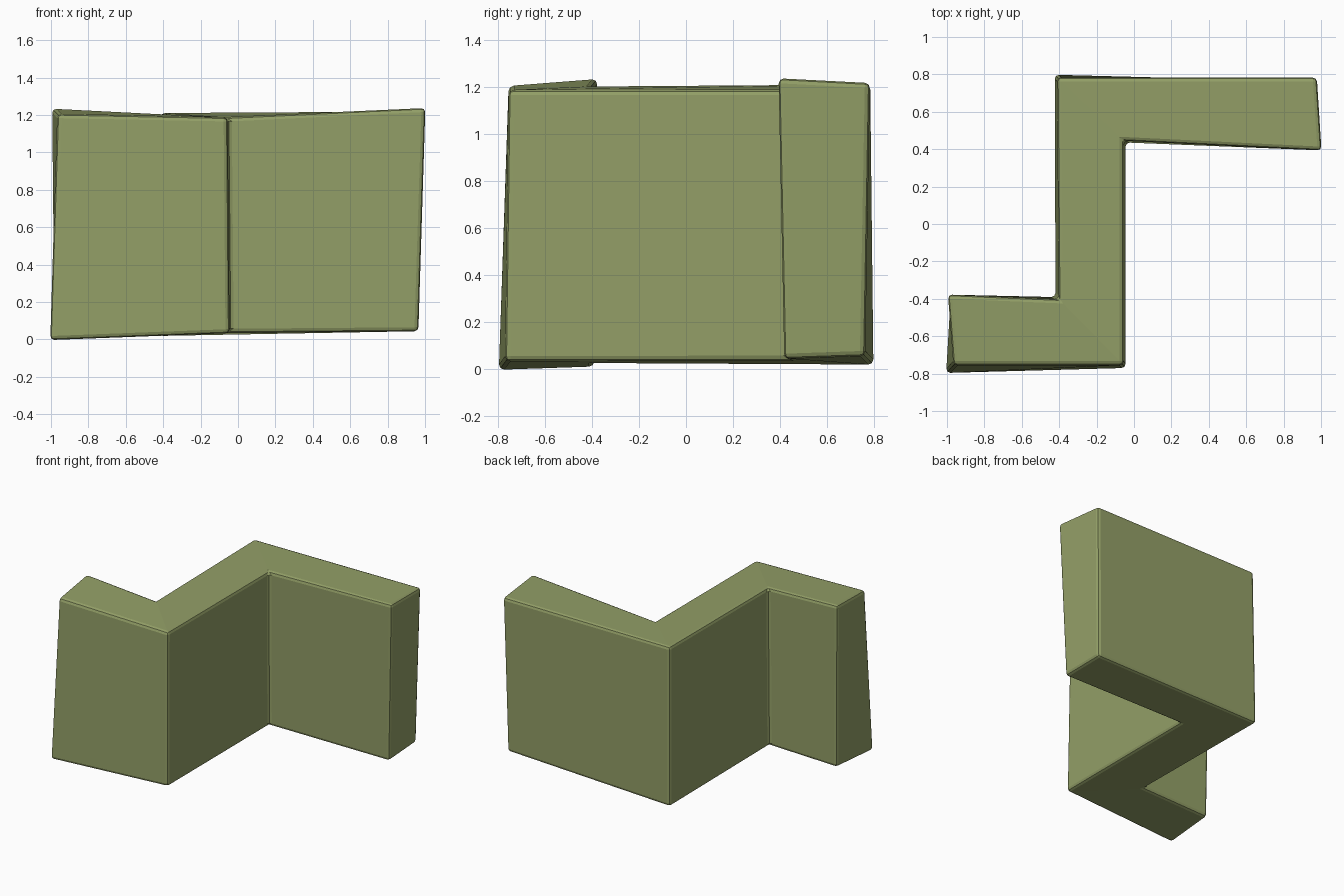
import bpy, bmesh

if "Cube" in bpy.data.objects:
    bpy.data.objects.remove(bpy.data.objects["Cube"])

# Z-shaped plan: each corner as (bottom point, top point), slightly hand-skewed
corners = [
    ((-1.005, -0.797, -0.004), (-0.965, -0.755, 1.205)),  # front left
    ((-0.045, -0.77, 0.033), (-0.055, -0.755, 1.187)),    # front right
    ((-0.045, 0.435, 0.035), (-0.055, 0.445, 1.187)),     # inner right
    ((0.965, 0.418, 0.043), (1.003, 0.393, 1.238)),       # right end front
    ((0.955, 0.762, 0.055), (0.978, 0.783, 1.217)),       # right end back
    ((-0.424, 0.798, 0.018), (-0.412, 0.784, 1.212)),     # back left
    ((-0.42, -0.39, 0.025), (-0.402, -0.402, 1.203)),     # inner left
    ((-0.98, -0.39, 0.01), (-0.995, -0.377, 1.235)),      # left end back
]
cap_quads = [(0, 1, 6, 7), (1, 2, 5, 6), (2, 3, 4, 5)]

bm = bmesh.new()
bottom = [bm.verts.new(b) for b, t in corners]
top = [bm.verts.new(t) for b, t in corners]

# Side walls
for i in range(8):
    j = (i + 1) % 8
    bm.faces.new((bottom[i], bottom[j], top[j], top[i]))

# Top and bottom caps
for quad in cap_quads:
    bm.faces.new([top[i] for i in quad])
    bm.faces.new([bottom[i] for i in reversed(quad)])

mesh = bpy.data.meshes.new("zigzag_block")
bm.to_mesh(mesh)
bm.free()
block = bpy.data.objects.new("zigzag_block", mesh)
bpy.context.collection.objects.link(block)

# Small rounded edges
bevel = block.modifiers.new("edge_rounding", 'BEVEL')
bevel.width = 0.022
bevel.segments = 2
bevel.limit_method = 'ANGLE'
bevel.angle_limit = 0.6

# Olive green
mat = bpy.data.materials.new("olive_green")
mat.diffuse_color = (0.29, 0.345, 0.135, 1)
mat.use_nodes = True
mat.node_tree.nodes["Principled BSDF"].inputs["Base Color"].default_value = mat.diffuse_color
mesh.materials.append(mat)
